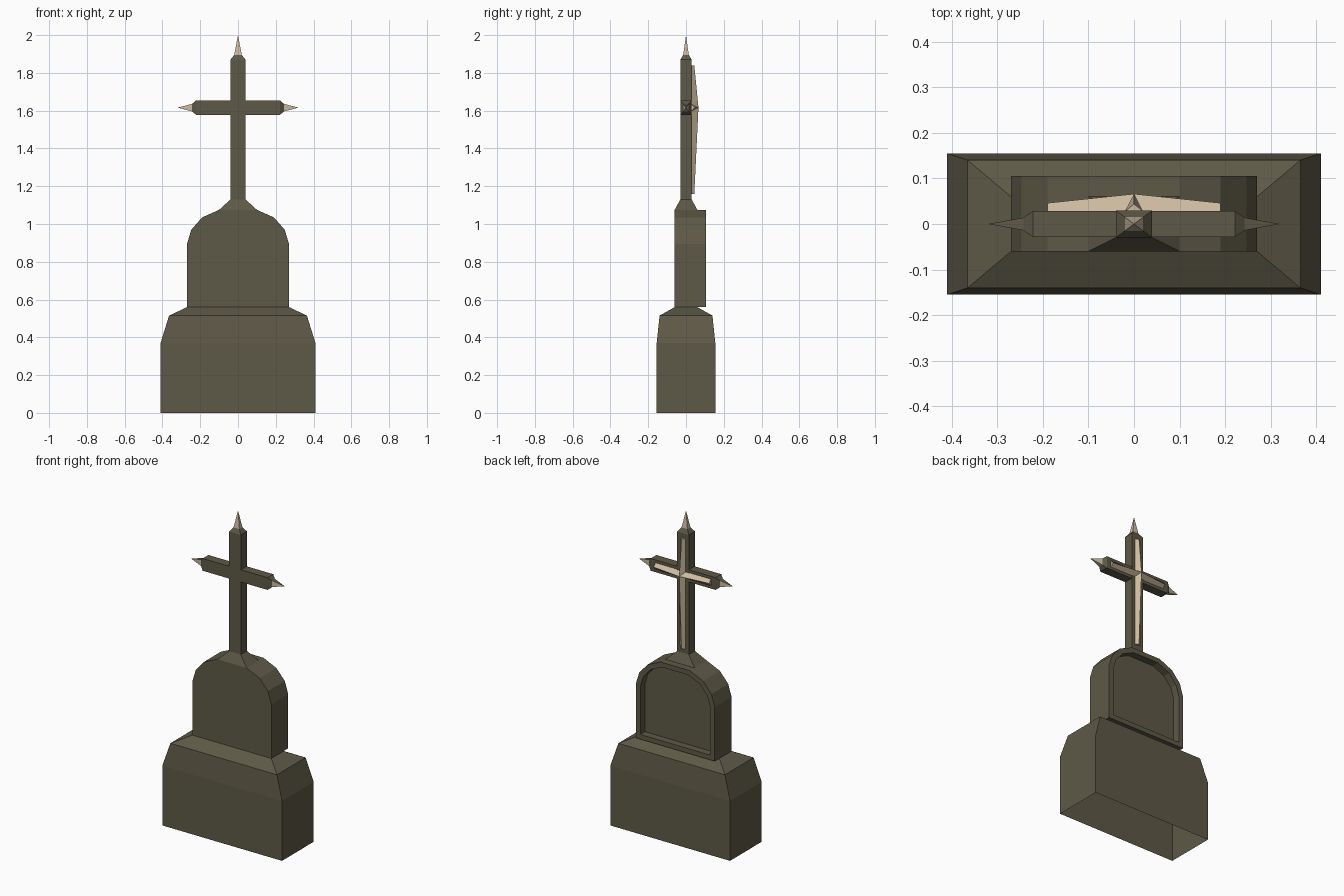
import bpy, bmesh
from mathutils import Vector

if "Cube" in bpy.data.objects:
    bpy.data.objects.remove(bpy.data.objects["Cube"])


def material(name, rgb):
    m = bpy.data.materials.new(name)
    m.diffuse_color = (*rgb, 1)
    m.use_nodes = True
    m.node_tree.nodes["Principled BSDF"].inputs["Base Color"].default_value = m.diffuse_color
    return m


STONE = material("dark olive stone", (0.112, 0.100, 0.063))
BEIGE = material("pale beige", (0.61, 0.497, 0.352))


def loft(name, rings, mats, cap_start=False, cap_end=False, tip=None, rule=None):
    """Skin a list of equal-length point rings, optionally capped or ended in a tip."""
    bm = bmesh.new()
    loops = [[bm.verts.new(p) for p in r] for r in rings]
    n = len(loops[0])
    for a, b in zip(loops, loops[1:]):
        for i in range(n):
            j = (i + 1) % n
            bm.faces.new((a[i], a[j], b[j], b[i]))
    if cap_start:
        bm.faces.new(loops[0][::-1])
    if cap_end:
        bm.faces.new(loops[-1])
    if tip:
        t = bm.verts.new(tip)
        for i in range(n):
            bm.faces.new((loops[-1][i], loops[-1][(i + 1) % n], t))
    bmesh.ops.recalc_face_normals(bm, faces=bm.faces[:])
    if rule:
        for f in bm.faces:
            f.material_index = rule(f)
    me = bpy.data.meshes.new(name)
    bm.to_mesh(me)
    bm.free()
    for m in mats:
        me.materials.append(m)
    ob = bpy.data.objects.new(name, me)
    bpy.context.collection.objects.link(ob)
    return ob


def rect(hx, hy, z):
    return [(-hx, -hy, z), (hx, -hy, z), (hx, hy, z), (-hx, hy, z)]


# Pedestal, open underneath
loft("pedestal", [rect(0.41, 0.155, 0), rect(0.41, 0.155, 0.37),
                  rect(0.365, 0.14, 0.515), rect(0.27, 0.06, 0.56)],
     [STONE], cap_end=True)

# Arched slab with a recessed panel in the back
half = [(0.27, 0.56), (0.27, 0.895), (0.247, 0.97), (0.19, 1.035), (0.10, 1.075)]
arch = half + [(-x, z) for x, z in reversed(half)]


def arch_ring(y, s=1.0):
    mid = 0.8175
    return [(x * s, y, mid + (z - mid) * s) for x, z in arch]


loft("arched_slab", [arch_ring(-0.06), arch_ring(0.105),
                     arch_ring(0.105, 0.885), arch_ring(0.06, 0.885)],
     [STONE], cap_start=True, cap_end=True)

# Cross post with flared neck
loft("cross_post", [rect(0.10, 0.06, 1.075), rect(0.04, 0.03, 1.13),
                    rect(0.04, 0.03, 1.87), rect(0.02, 0.015, 1.895)], [STONE])
loft("top_spike", [rect(0.02, 0.015, 1.895)], [BEIGE], tip=(0, 0, 2.0))

# Cross arms and their spikes
ZC = 1.616


def side_rect(x, hy, hz):
    return [(x, -hy, ZC - hz), (x, hy, ZC - hz), (x, hy, ZC + hz), (x, -hy, ZC + hz)]


for s, side in ((1, "right"), (-1, "left")):
    loft(side + "_arm", [side_rect(s * 0.04, 0.028, 0.038), side_rect(s * 0.222, 0.028, 0.038),
                         side_rect(s * 0.243, 0.014, 0.02)], [STONE])
    loft(side + "_spike", [side_rect(s * 0.243, 0.014, 0.02)], [BEIGE, STONE],
         tip=(s * 0.32, 0, ZC), rule=lambda f: 1 if f.normal.z > 0.5 else 0)

# Ridged inlay on the back of the cross, tallest at the crossing
W, Y0 = 0.02, 0.028


def ridge(name, along, across, lo, hi, end_y):
    c = Vector((0, 0, ZC))

    def tri(d, y):
        p = c + along * d
        return [p + across * W + Vector((0, Y0, 0)), p + Vector((0, y, 0)),
                p - across * W + Vector((0, Y0, 0))]
    loft(name, [tri(lo, end_y), tri(0, 0.066), tri(hi, end_y)], [BEIGE],
         cap_start=True, cap_end=True)


X, Z = Vector((1, 0, 0)), Vector((0, 0, 1))
ridge("upright_inlay", Z, X, 1.16 - ZC, 1.84 - ZC, 0.044)
ridge("crosswise_inlay", X, Z, -0.19, 0.19, 0.046)
